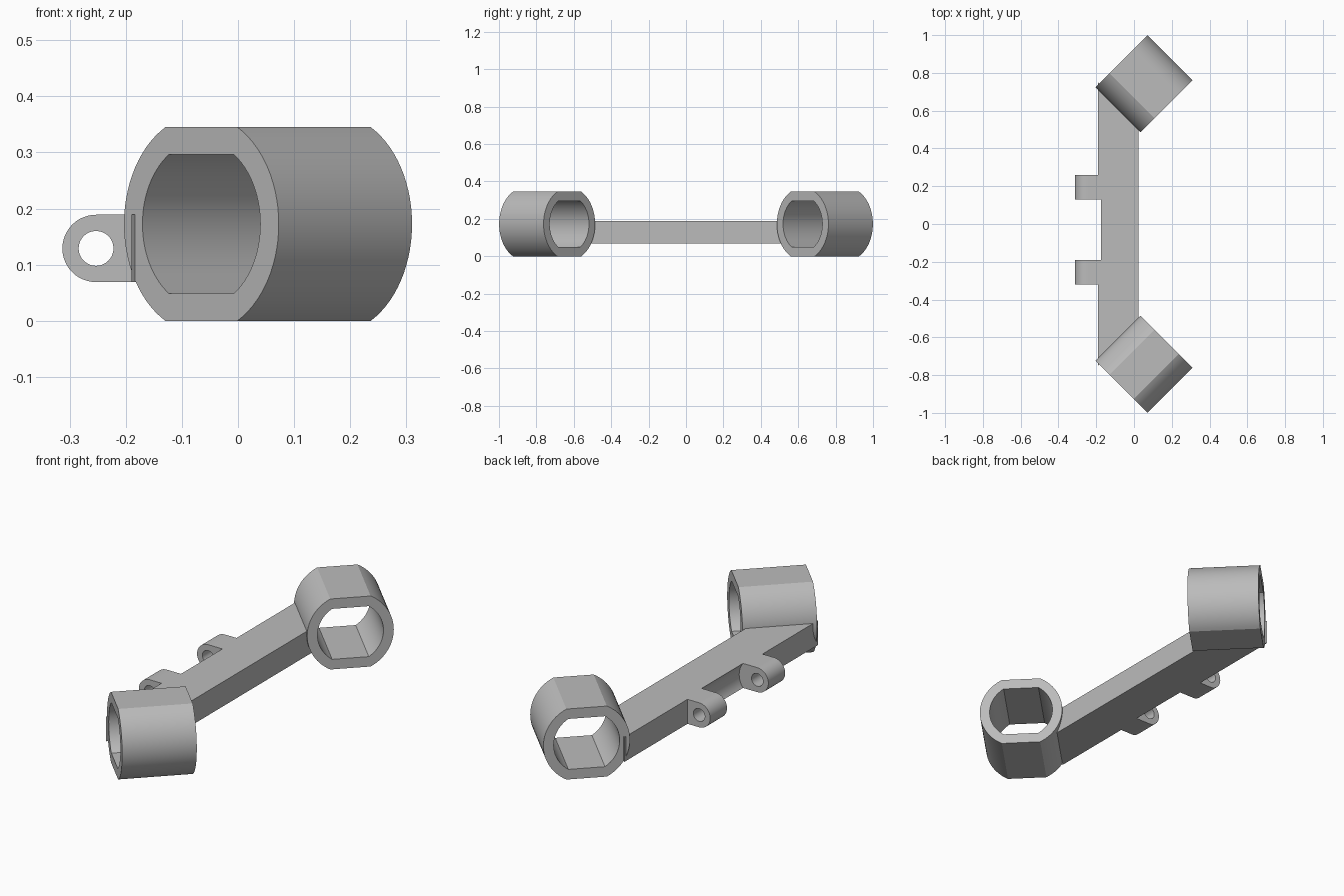
import bpy, bmesh
from math import sin, cos, pi, asin, sqrt
from mathutils import Vector

cube = bpy.data.objects.get("Cube")
if cube:
    bpy.data.objects.remove(cube, do_unlink=True)

grey = bpy.data.materials.new("plain grey")
grey.use_nodes = True
GREY = (0.5, 0.5, 0.5, 1)
grey.diffuse_color = GREY
grey.node_tree.nodes["Principled BSDF"].inputs["Base Color"].default_value = GREY


def finish(name, bm):
    """Turn a bmesh into a grey object with smooth curves and sharp edges."""
    bmesh.ops.recalc_face_normals(bm, faces=bm.faces)
    mesh = bpy.data.meshes.new(name)
    bm.to_mesh(mesh)
    bm.free()
    mesh.materials.append(grey)
    obj = bpy.data.objects.new(name, mesh)
    bpy.context.collection.objects.link(obj)
    smooth(obj)
    return obj


def smooth(obj):
    bpy.ops.object.select_all(action="DESELECT")
    obj.select_set(True)
    bpy.context.view_layer.objects.active = obj
    bpy.ops.object.shade_smooth_by_angle(angle=pi / 6)


def tube(name, outer, inner, place, start, end):
    """Extrude the area between two matching loops; place(u, v, w) maps to space."""
    bm = bmesh.new()
    rings = [[bm.verts.new(place(u, v, w)) for u, v in loop]
             for loop, w in ((outer, start), (outer, end), (inner, end), (inner, start))]
    n = len(outer)
    for k in range(4):
        a, b = rings[k], rings[(k + 1) % 4]
        for i in range(n):
            j = (i + 1) % n
            bm.faces.new((a[i], a[j], b[j], b[i]))
    return finish(name, bm)


def prism(name, outline, place, start, end):
    """Extrude a closed outline along w."""
    bm = bmesh.new()
    a, b = [[bm.verts.new(place(u, v, w)) for u, v in outline] for w in (start, end)]
    bm.faces.new(a)
    bm.faces.new(b)
    for i in range(len(a)):
        j = (i + 1) % len(a)
        bm.faces.new((a[i], a[j], b[j], b[i]))
    return finish(name, bm)


def flat_circle(radius, half_height, steps=28):
    """Circle with its top and bottom sliced flat."""
    limit = asin(half_height / radius)
    arc = [limit * (2 * i / steps - 1) for i in range(steps + 1)]
    return [(radius * cos(a + turn), radius * sin(a + turn))
            for turn in (0, pi) for a in arc]


# Angled sleeves at both ends, mirrored front to back
outer = flat_circle(0.195, 0.1725)
inner = flat_circle(0.1485, 0.1235)
along, across = Vector((1, 1, 0)).normalized(), Vector((1, -1, 0)).normalized()
for name, side in (("front_sleeve", 1), ("back_sleeve", -1)):
    def place(u, v, w, side=side):
        p = Vector((0.0535, -0.7425, 0.1725)) + across * u + along * w
        return (p.x, p.y * side, p.z + v)
    tube(name, outer, inner, place, -0.168, 0.168)

# Connecting bar with slanted ends buried in the sleeve walls
bar = prism("connecting_bar",
            [(-0.19, -0.75), (0.025, -0.535), (0.025, 0.535), (-0.19, 0.75)],
            lambda u, v, w: (u, v, w), 0.069, 0.189)

# Hinge lugs: round nose, square root, pin hole
PIN_X, PIN_Z, LUG_R = -0.253, 0.129, 0.06


def around_pin(u, v, w):
    return (PIN_X + u, w, PIN_Z + v)


circle = [(cos(2 * pi * i / 48), sin(2 * pi * i / 48)) for i in range(48)]
lug = []
for c, s in circle:
    m = max(abs(c), abs(s))
    lug.append((0.09 * c / m, LUG_R * s / m) if c > 1e-6 else (LUG_R * c, LUG_R * s))
pin_hole = [(0.031 * c, 0.031 * s) for c, s in circle]
tube("front_lug", lug, pin_hole, around_pin, -0.32, -0.19)
tube("back_lug", lug, pin_hole, around_pin, 0.13, 0.26)

# Hollow in the bar between the lugs, clearing the mating knuckle
cutter = prism("knuckle_cutter", [(0.098 * c, 0.098 * s) for c, s in circle],
               around_pin, -0.19, 0.13)
cut = bar.modifiers.new("knuckle_hollow", "BOOLEAN")
cut.operation, cut.solver, cut.object = "DIFFERENCE", "EXACT", cutter
bpy.context.view_layer.objects.active = bar
bpy.ops.object.modifier_apply(modifier=cut.name)
bpy.data.objects.remove(cutter, do_unlink=True)
smooth(bar)
